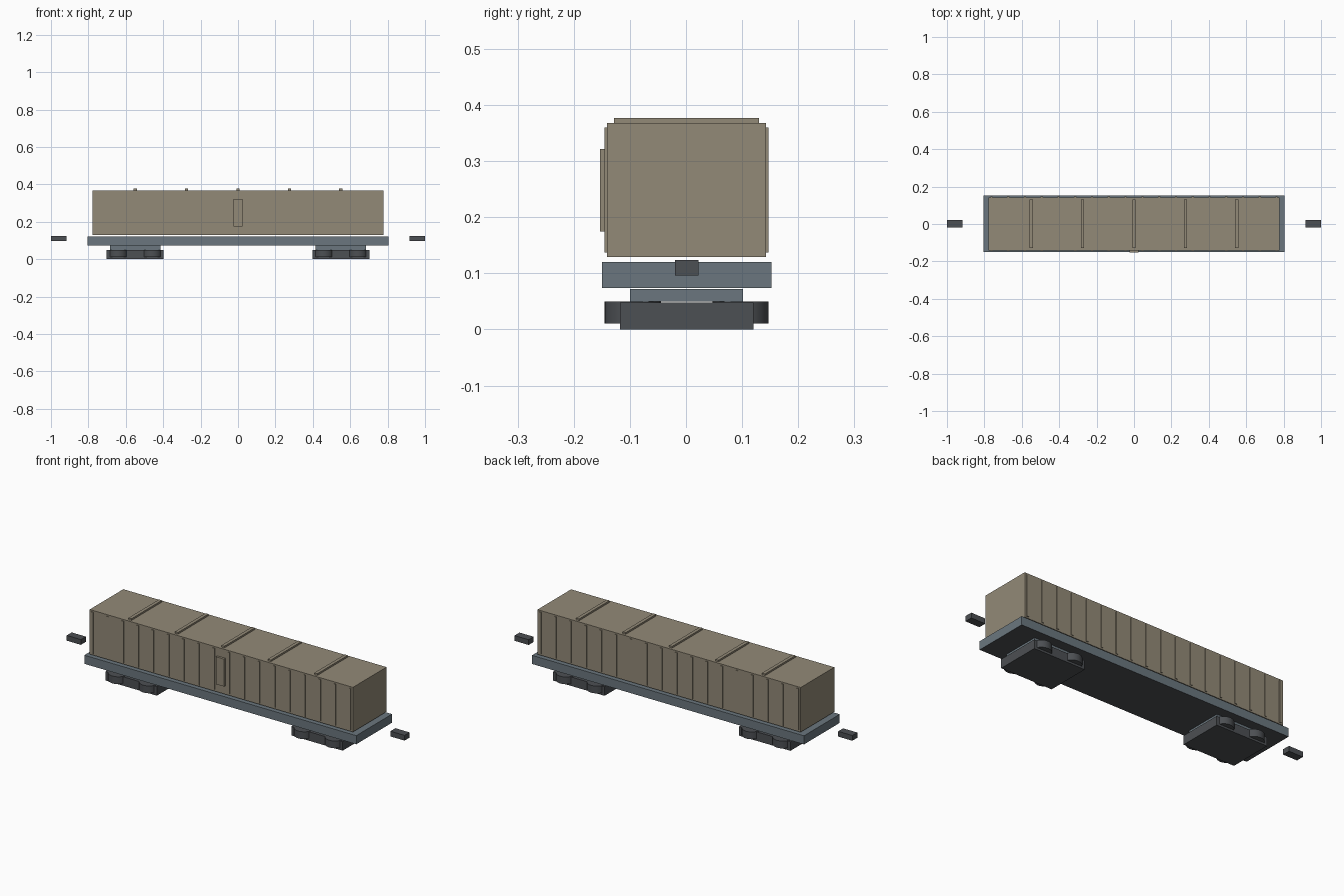
import bpy

cube = bpy.data.objects.get("Cube")
if cube:
    bpy.data.objects.remove(cube, do_unlink=True)


def material(name, rgb):
    m = bpy.data.materials.new(name)
    m.use_nodes = True
    color = (*rgb, 1)
    m.diffuse_color = color
    m.node_tree.nodes["Principled BSDF"].inputs["Base Color"].default_value = color
    return m


TAN = material("dusty tan", (0.29, 0.253, 0.185))
BLUE = material("blue grey steel", (0.145, 0.183, 0.21))
DARK = material("dark iron", (0.073, 0.079, 0.087))
YC = 0.001  # centre line, offset by the door on the front side


def box(name, x, y, z, mat):
    """Box from (min, max) ranges; y is measured from the centre line."""
    size = [b - a for a, b in (x, y, z)]
    mid = [(a + b) / 2 for a, b in (x, y, z)]
    bpy.ops.mesh.primitive_cube_add(size=1, location=(mid[0], mid[1] + YC, mid[2]))
    ob = bpy.context.object
    ob.name = name
    for v in ob.data.vertices:
        v.co = [c * s for c, s in zip(v.co, size)]
    ob.data.materials.append(mat)
    return ob


def around(c, half):
    return (c - half, c + half)


# Body and deck
box("body", around(0, 0.779), around(0, 0.142), (0.129, 0.368), TAN)
deck = box("deck", around(0, 0.805), around(0, 0.151), (0.074, 0.12), BLUE)
deck.data.materials.append(DARK)
for face in deck.data.polygons:
    if face.normal.z < -0.5:
        face.material_index = 1

# Side ribs
RIBS = 18
for i in range(RIBS):
    x = -0.762 + 1.524 * i / (RIBS - 1)
    for side, label in ((-1, "front"), (1, "back")):
        box(f"{label}_rib_{i + 1}", around(x, 0.006),
            around(side * 0.143, 0.003), (0.137, 0.36), TAN)

# Roof ribs
for i in range(-2, 3):
    box(f"roof_rib_{i + 3}", around(i * 0.275, 0.009),
        around(0, 0.129), (0.365, 0.377), TAN)

# Door on the front side
box("door", around(0, 0.024), (-0.1545, -0.14), (0.175, 0.322), TAN)

# Trucks, wheels and couplers at both ends
for end, label in ((-1, "right"), (1, "left")):
    x = end * 0.55
    box(f"{label}_bolster", around(x, 0.135), around(0, 0.101), (0.05, 0.072), BLUE)
    box(f"{label}_truck", around(x, 0.152), around(0, 0.119), (0, 0.048), DARK)
    for dx in (-0.0915, 0.0915):
        for dy in (-0.096, 0.096):
            bpy.ops.mesh.primitive_cylinder_add(
                vertices=24, radius=0.05, depth=0.039,
                location=(x + dx, dy + YC, 0.0305))
            wheel = bpy.context.object
            wheel.name = f"{label}_wheel"
            wheel.data.materials.append(DARK)
            bpy.ops.object.shade_smooth_by_angle()
    box(f"{label}_coupler", around(end * 0.958, 0.042),
        around(0, 0.021), (0.096, 0.124), DARK)
